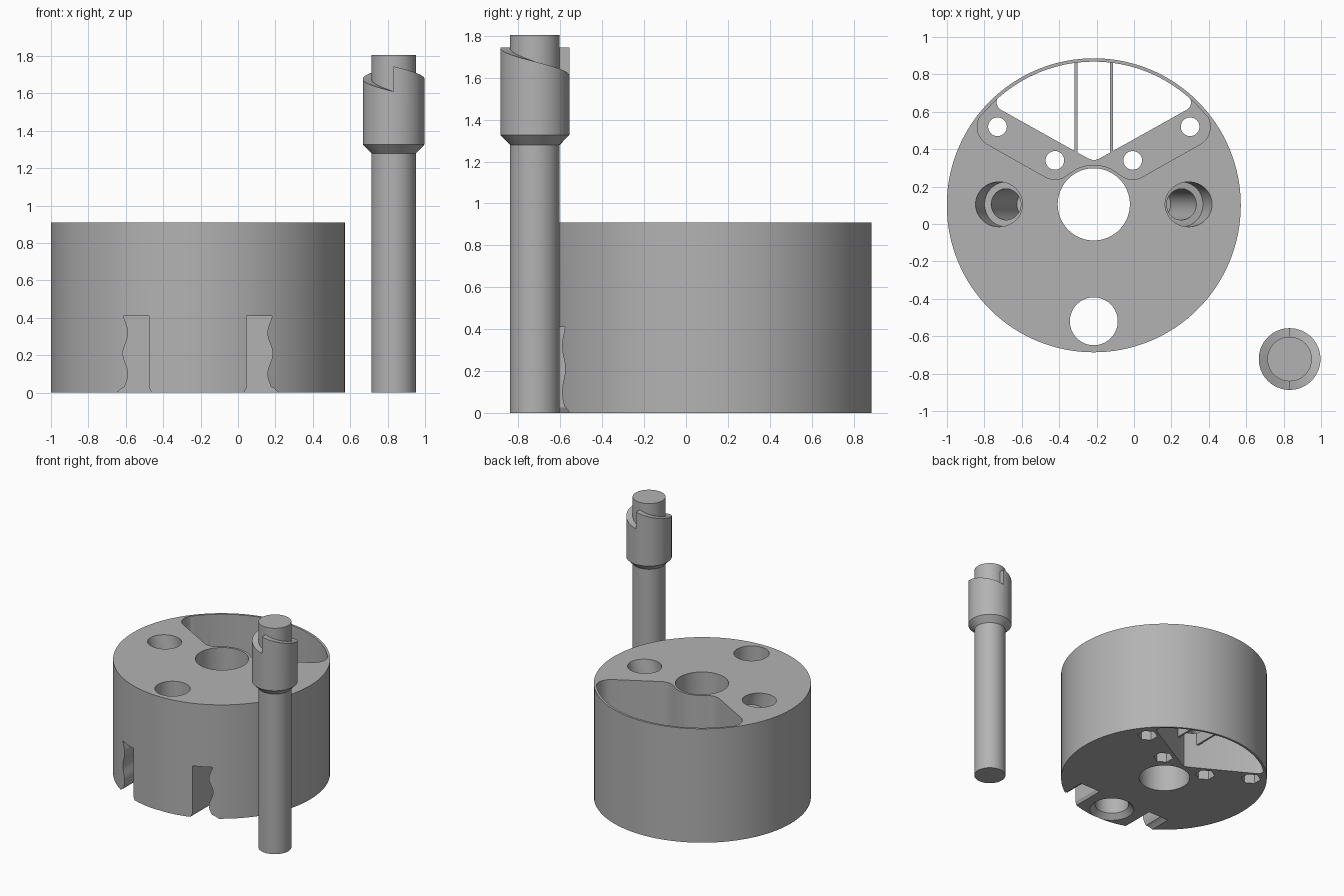
import bpy, bmesh, math
from mathutils import Matrix, Vector

if "Cube" in bpy.data.objects:
    bpy.data.objects.remove(bpy.data.objects["Cube"])

CX, CY, R, H = -0.215, 0.10, 0.786, 0.91   # body centre, radius, height

grey = bpy.data.materials.new("plain grey")
grey.diffuse_color = (0.45, 0.45, 0.45, 1)
grey.use_nodes = True
grey.node_tree.nodes["Principled BSDF"].inputs["Base Color"].default_value = grey.diffuse_color


def make(name, bm):
    bmesh.ops.recalc_face_normals(bm, faces=bm.faces)
    me = bpy.data.meshes.new(name)
    bm.to_mesh(me)
    bm.free()
    me.materials.append(grey)
    ob = bpy.data.objects.new(name, me)
    bpy.context.collection.objects.link(ob)
    return ob


def cyl(name, x, y, z0, z1, r0, r1=None, n=64, tilt=0):
    """Cylinder or cone along z; tilt turns it about its (x, y, 0) origin via z0/z1 offsets."""
    bm = bmesh.new()
    bmesh.ops.create_cone(bm, cap_ends=True, segments=n, radius1=r0,
                          radius2=r0 if r1 is None else r1, depth=z1 - z0,
                          matrix=Matrix.Translation((0, 0, (z0 + z1) / 2)))
    if tilt:
        bm.transform(Matrix.Translation((0, 0, H)) @ Matrix.Rotation(tilt, 4, 'Y'))
    bm.transform(Matrix.Translation((x, y, 0)))
    return make(name, bm)


def prism(name, pts, vec, origin):
    """Extrude a closed 3D outline along vec."""
    bm = bmesh.new()
    f = bm.faces.new([bm.verts.new(Vector(p) + Vector(origin)) for p in pts])
    ext = bmesh.ops.extrude_face_region(bm, geom=[f])
    bmesh.ops.translate(bm, vec=vec, verts=[v for v in ext['geom'] if isinstance(v, bmesh.types.BMVert)])
    return make(name, bm)


def arc(cx, cy, r, a0, a1, n):
    return [(cx + r * math.cos(math.radians(a0 + (a1 - a0) * i / n)),
             cy + r * math.sin(math.radians(a0 + (a1 - a0) * i / n))) for i in range(n + 1)]


def mirrored(half, rim_angle):
    """Right half outline + rim arc + mirrored left half."""
    rim = arc(0, 0, 0.768, rim_angle, 180 - rim_angle, 48)
    left = [(-x, y) for x, y in reversed(half) if abs(x) > 1e-4]
    return [(x, y, 0) for x, y in half + rim + left]


def cut(target, cutter):
    mod = target.modifiers.new("cut", 'BOOLEAN')
    mod.operation, mod.solver, mod.object = 'DIFFERENCE', 'EXACT', cutter
    bpy.context.view_layer.objects.active = target
    bpy.ops.object.modifier_apply(modifier=mod.name)
    bpy.data.objects.remove(cutter, do_unlink=True)


def smooth(ob):
    bpy.ops.object.select_all(action='DESELECT')
    ob.select_set(True)
    bpy.context.view_layer.objects.active = ob
    bpy.ops.object.shade_smooth_by_angle(angle=math.radians(25))


# Round body
body = cyl("round_body", CX, CY, 0, H, R, n=128)

# Fan-shaped pocket: wide upper part with a floor, narrower opening below
FLOOR = 0.3
upper = arc(0, 0, 0.216, 90, 65, 5)
upper += arc(0.208, 0.24, 0.102, 235, 300, 6)
upper += arc(0.515, 0.42, 0.108, 300, 390, 8)
cut(body, prism("pocket_cutter", mirrored(upper, 39.2), (0, 0, 1), (CX, CY, FLOOR)))
lower = [(0, 0.24), (0.03, 0.25)] + arc(0.475, 0.55, 0.045, 300, 400, 6)
cut(body, prism("opening_cutter", mirrored(lower, 50.3), (0, 0, 1), (CX, CY, -0.3)))

# Centre bore and countersunk front hole
cut(body, cyl("bore_cutter", CX, CY + 0.005, -0.2, 1.2, 0.193))
cut(body, cyl("hole_cutter", CX, -0.52, -0.2, 1.2, 0.128))
cut(body, cyl("sink_cutter", CX, -0.52, -0.01, 0.04, 0.178, 0.128))

for s in (-1, 1):
    # Screw holes with hexagonal nut traps underneath
    for u, y in ((0.208, 0.34), (0.515, 0.52)):
        cut(body, cyl("screw_cutter", CX + s * u, y, -0.1, 0.5, 0.05, n=32))
        cut(body, cyl("nut_cutter", CX + s * u, y, -0.1, 0.1, 0.075, n=6))
    # Inclined stepped holes
    x, t = CX + s * 0.507, s * math.radians(17)
    cut(body, cyl("wide_cutter", x, CY + 0.005, -0.13, 0.2, 0.12, tilt=t))
    cut(body, cyl("narrow_cutter", x, CY + 0.005, -0.6, 0, 0.083, tilt=t))
    # Slots with a wavy outer wall and a flared mouth
    wave = [(0.386 + 0.014 * math.cos(2 * math.pi * (z - 0.21) / 0.22), z)
            for z in [0.03 + 0.38 * i / 20 for i in range(21)]]
    side = [(0.24, -0.01), (0.445, -0.01), (0.405, 0.025)] + wave + [(0.26, 0.41), (0.26, 0.025)]
    cut(body, prism("slot_cutter", [(s * u, 0, z) for u, z in side], (0, 0.63, 0), (CX, -1, 0)))
smooth(body)

# Two thin ribs across the opening
for s, label in ((-1, "left"), (1, "right")):
    u = s * 0.095
    prism(label + "_rib", [(u - 0.008, 0.38, 0.2), (u + 0.008, 0.38, 0.2),
                           (u + 0.008, 0.865, 0.2), (u - 0.008, 0.865, 0.2)],
          (0, 0, FLOOR - 0.2), (CX, 0, 0))

# Pin shaft
PX, PY = 0.832, -0.722
smooth(cyl("pin_shaft", PX, PY, 0, 1.805, 0.119))

# Pin collar: chamfered below, two helical ramps on top
bm = bmesh.new()
cols, N = [], 32
for half in range(2):
    for i in range(N + 1):
        a = math.pi * (half + i / N) - math.pi / 2
        top = 1.745 - 0.135 * i / N
        cols.append([bm.verts.new((PX + r * math.cos(a), PY + r * math.sin(a), z))
                     for r, z in ((0.115, 1.28), (0.119, 1.28), (0.165, 1.327), (0.165, top), (0.115, top))])
for c, d in zip(cols, cols[1:] + cols[:1]):
    if (c[0].co - d[0].co).length < 1e-5:      # vertical step between ramps
        bm.faces.new((c[3], d[3], d[4], c[4]))
    else:
        for k in range(4):
            bm.faces.new((c[k], d[k], d[k + 1], c[k + 1]))
bmesh.ops.remove_doubles(bm, verts=bm.verts, dist=1e-5)
smooth(make("pin_collar", bm))
